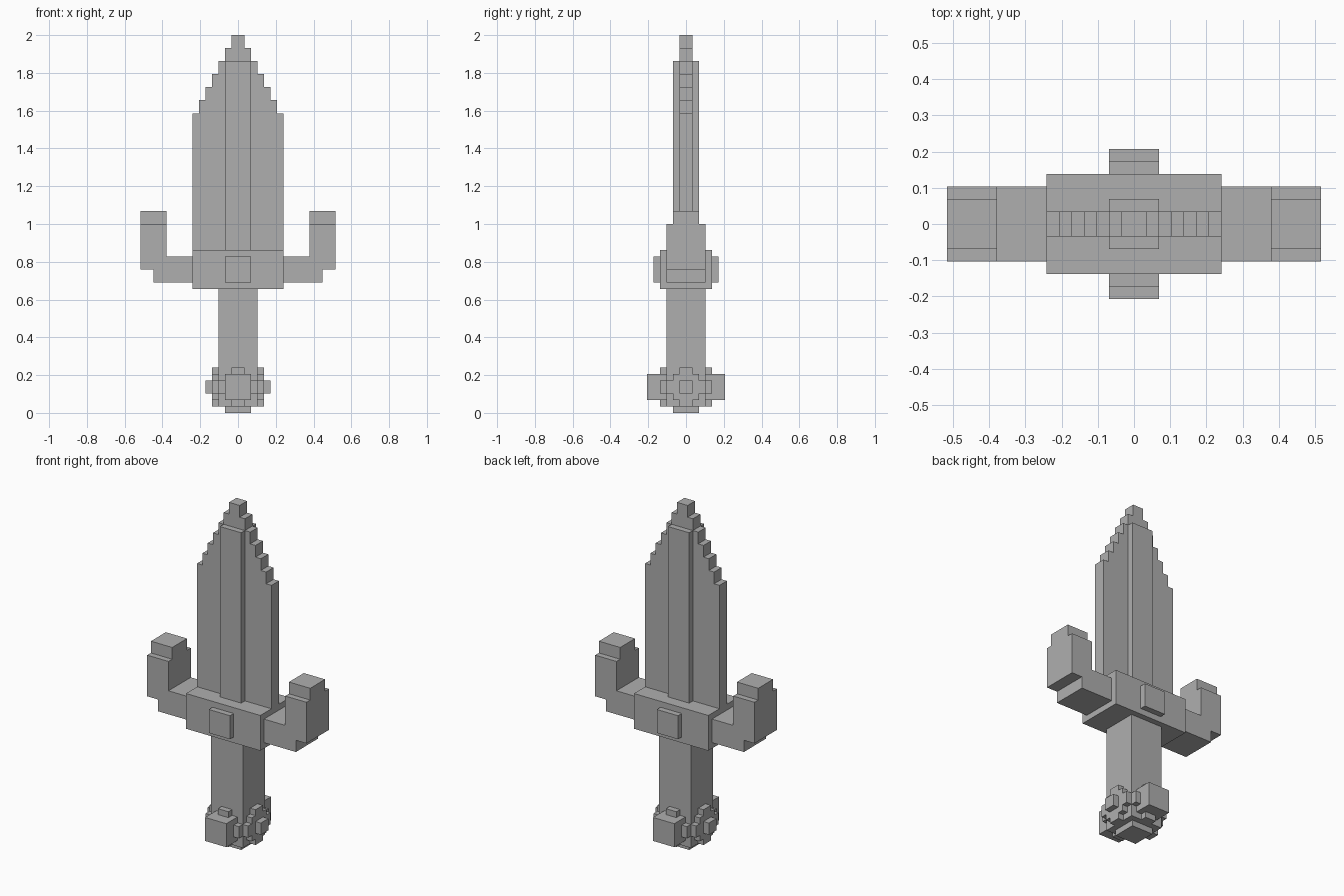
import bpy
import bmesh
from mathutils import Vector

U = 2 / 58  # size of one block

cube = bpy.data.objects.get("Cube")
if cube:
    bpy.data.objects.remove(cube, do_unlink=True)

GREY = (0.43, 0.43, 0.43, 1)
mat = bpy.data.materials.new("plain grey")
mat.use_nodes = True
mat.diffuse_color = GREY
mat.node_tree.nodes["Principled BSDF"].inputs["Base Color"].default_value = GREY


def finish(name, bm):
    bmesh.ops.recalc_face_normals(bm, faces=bm.faces)
    mesh = bpy.data.meshes.new(name)
    bm.to_mesh(mesh)
    bm.free()
    mesh.materials.append(mat)
    obj = bpy.data.objects.new(name, mesh)
    bpy.context.collection.objects.link(obj)
    return obj


def box(name, x, y, z):
    """Box from ranges given in blocks."""
    bm = bmesh.new()
    bmesh.ops.create_cube(bm, size=1)
    for v in bm.verts:
        v.co = Vector([U * (r[0] if c < 0 else r[1]) for c, r in zip(v.co, (x, y, z))])
    return finish(name, bm)


def prism(name, outline, to_3d, start, end):
    """Extrude an outline, in blocks, from start to end along its own axis."""
    bm = bmesh.new()
    face = bm.faces.new([bm.verts.new(Vector(to_3d(a, b, start)) * U) for a, b in outline])
    move = (Vector(to_3d(0, 0, end)) - Vector(to_3d(0, 0, start))) * U
    new = bmesh.ops.extrude_face_region(bm, geom=[face], use_keep_orig=True)["geom"]
    bmesh.ops.translate(bm, vec=move, verts=[g for g in new if isinstance(g, bmesh.types.BMVert)])
    return finish(name, bm)


# Blade with a stepped point, and its raised spine
right_edge = [(7, 25), (7, 46)]
for half in range(6, 0, -1):
    top = 58 - 2 * (half - 1)
    right_edge += [(half, top - 2), (half, top)]
blade = right_edge + [(-a, b) for a, b in reversed(right_edge)]
prism("blade", blade, lambda a, b, d: (a, d, b), -1, 1)
box("blade_spine", (-2, 2), (-2, 2), (25, 54))

# Guard
box("guard_center", (-7, 7), (-4, 4), (19, 25))
box("guard_plate", (-2, 2), (-5, 5), (20, 24))
arm = [(7, 20), (13, 20), (13, 22), (15, 22), (15, 29), (11, 29), (11, 24), (7, 24)]
for side, s in (("left", 1), ("right", -1)):
    prism(side + "_guard_arm", arm, lambda a, b, d: (s * a, d, b), -3, 3)
    box(side + "_guard_tip", sorted((11 * s, 15 * s)), (-2, 2), (29, 31))

# Grip and pommel
box("grip", (-3, 3), (-3, 3), (7, 19))
box("pommel_core", (-3, 3), (-3, 3), (1, 7))
box("pommel_base", (-2, 2), (-2, 2), (0, 1))
box("pommel_block", (-2, 2), (-6, 6), (2, 6))
box("pommel_side_stud", (-5, 5), (-1, 1), (3, 5))

# Stepped discs on the four sides of the pommel
quarter = [(3, 1), (2, 1), (2, 2), (1, 2), (1, 3)]
half = quarter + [(-a, b) for a, b in reversed(quarter)]
disc = [(a, b + 4) for a, b in half + [(-a, -b) for a, b in half]]
for s in (1, -1):
    end = "left" if s > 0 else "right"
    prism(end + "_pommel_disc", disc, lambda a, b, d: (d, a, b), 3 * s, 4 * s)
    end = "back" if s > 0 else "front"
    prism(end + "_pommel_disc", disc, lambda a, b, d: (a, d, b), 3 * s, 4 * s)
